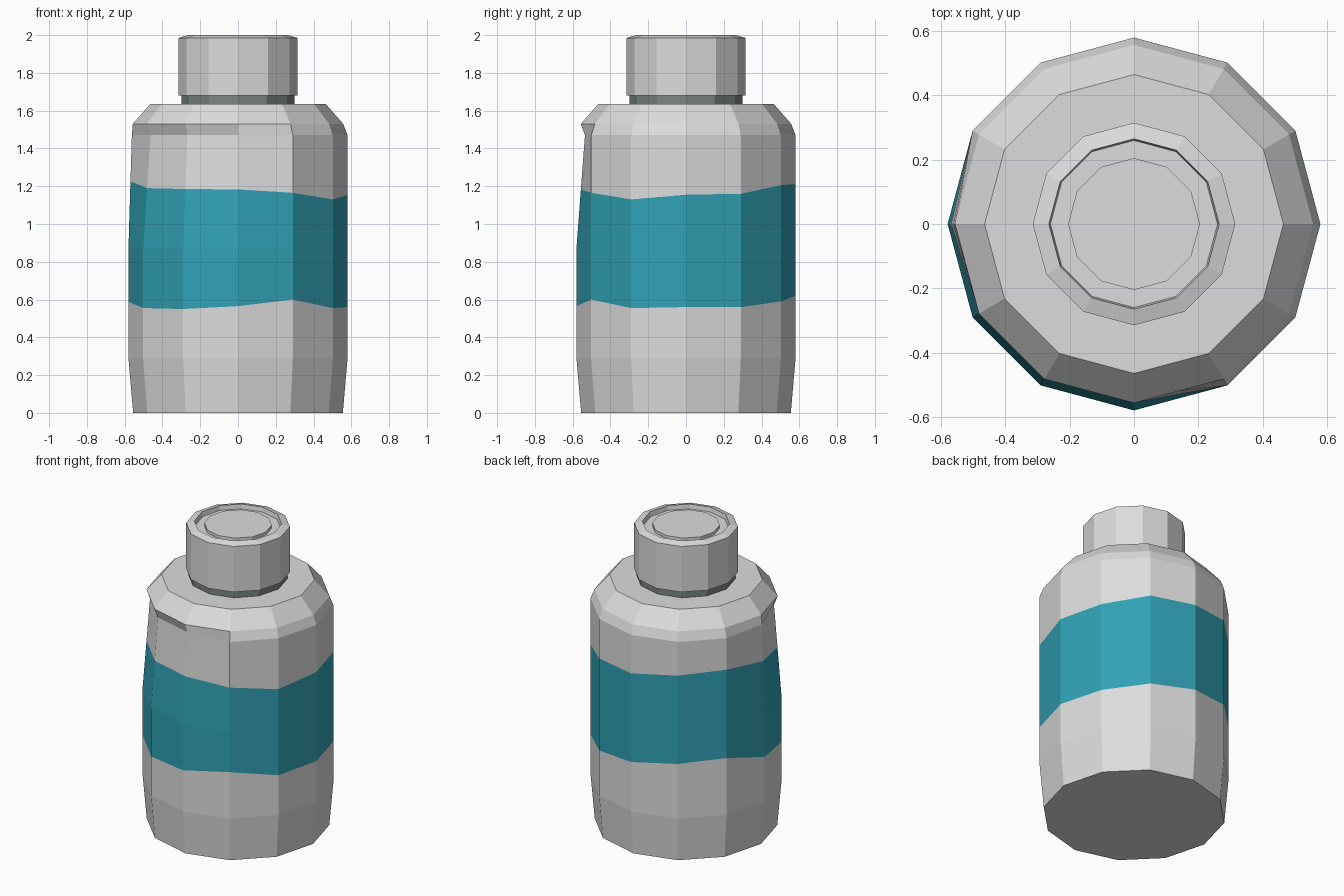
import bpy, bmesh, math

if "Cube" in bpy.data.objects:
    bpy.data.objects.remove(bpy.data.objects["Cube"])

SIDES = 12


def material(name, rgb):
    m = bpy.data.materials.new(name)
    m.diffuse_color = (*rgb, 1)
    m.use_nodes = True
    m.node_tree.nodes["Principled BSDF"].inputs["Base Color"].default_value = m.diffuse_color
    return m


grey = material("light grey", (0.72, 0.72, 0.72))
teal = material("teal", (0.030, 0.36, 0.46))
dark = material("dark grey", (0.20, 0.235, 0.225))


def lathe(name, rings, mats, rule=None):
    """rings: list of functions, each giving (radius, z) for side index i."""
    bm = bmesh.new()
    loops = []
    for ring in rings:
        loop = []
        for i in range(SIDES):
            r, z = ring(i)
            a = 2 * math.pi * i / SIDES
            loop.append(bm.verts.new((r * math.cos(a), r * math.sin(a), z)))
        loops.append(loop)
    for k in range(len(loops) - 1):
        for i in range(SIDES):
            j = (i + 1) % SIDES
            f = bm.faces.new((loops[k][i], loops[k][j], loops[k + 1][j], loops[k + 1][i]))
            f.material_index = rule(k) if rule else 0
    bm.faces.new(loops[0][::-1])
    bm.faces.new(loops[-1])
    bmesh.ops.recalc_face_normals(bm, faces=bm.faces[:])
    me = bpy.data.meshes.new(name)
    bm.to_mesh(me)
    bm.free()
    for m in mats:
        me.materials.append(m)
    ob = bpy.data.objects.new(name, me)
    bpy.context.collection.objects.link(ob)
    return ob


def const(r, z):
    return lambda i: (r, z)


# Wavy edges of the label, one height per side (every 30 degrees from +x)
LOW = [.56, .56, .59, .62, .655, .67, .588, .555, .55, .565, .60, .555]
HIGH = [1.155, 1.16, 1.205, 1.212, 1.245, 1.26, 1.225, 1.19, 1.185, 1.183, 1.165, 1.13]
# Dent under the shoulder on the front left
DENT = {6: 0.018, 7: 0.045, 8: 0.045, 9: 0.045}


def wall(i, z):
    t = max(0, (z - 0.87) / 0.6)
    return (0.58 - DENT.get(i, 0) * t, z)


# Body with label band
lathe("bottle_body", [
    const(.555, 0), const(.58, .29),
    lambda i: wall(i, LOW[i]), lambda i: wall(i, .87), lambda i: wall(i, HIGH[i]),
    lambda i: wall(i, 1.47), const(.557, 1.53), const(.465, 1.635),
], [grey, teal], lambda k: 1 if k in (2, 3) else 0)

# Neck
lathe("neck", [const(.30, 1.63), const(.30, 1.69)], [dark])

# Cap with a shallow ring groove on top
CAP = [(.315, 1.68), (.315, 1.985), (.265, 2.0), (.26, 1.97), (.205, 1.97), (.205, 1.99)]
lathe("cap", [const(r, z) for r, z in CAP], [grey])
